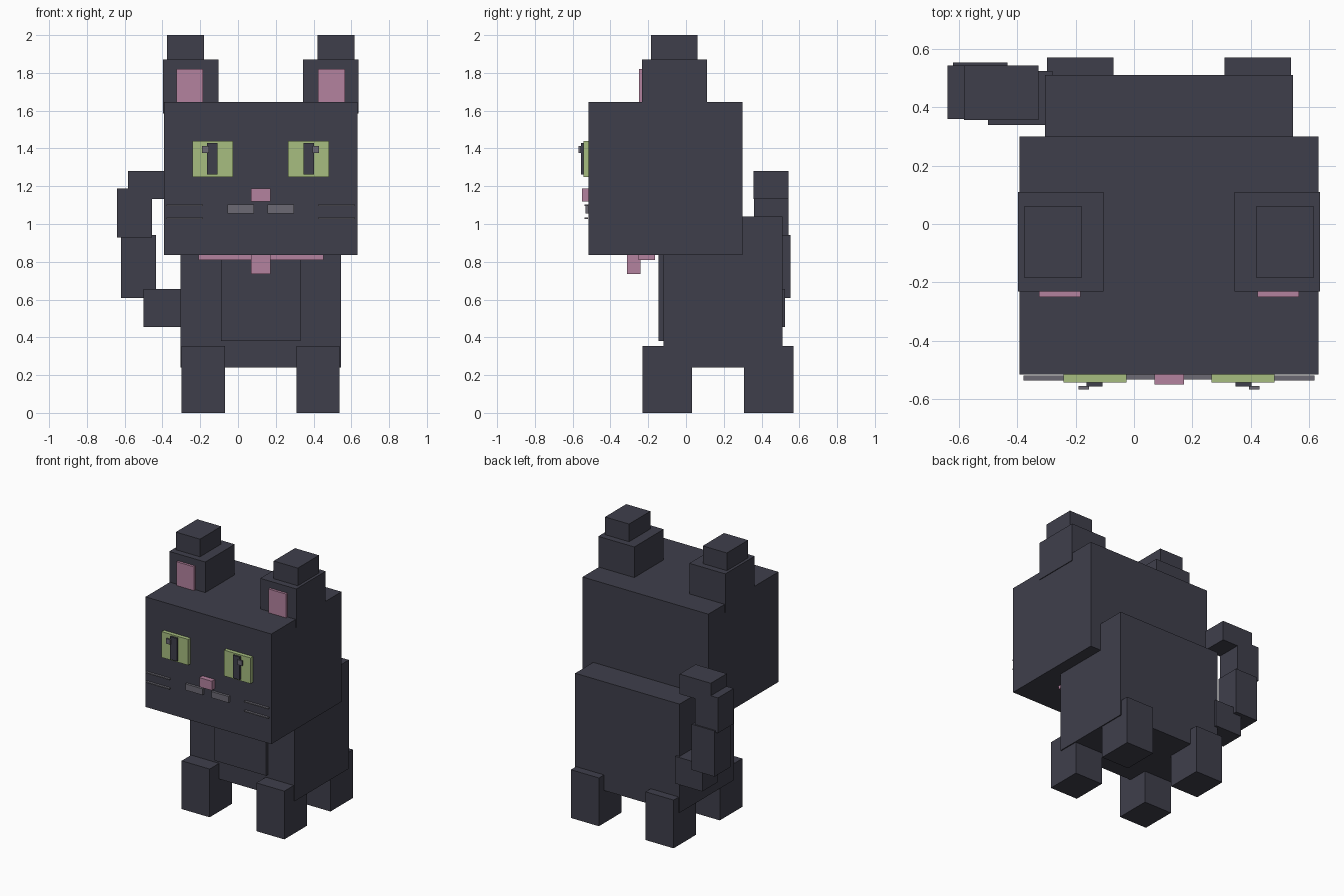
import bpy

MID = 0.12  # the cat's own symmetry plane (the tail shifts it off centre)


def material(name, rgb):
    def lin(c):
        c /= 255
        return c / 12.92 if c <= 0.04045 else ((c + 0.055) / 1.055) ** 2.4
    m = bpy.data.materials.new(name)
    m.diffuse_color = (*[lin(c) for c in rgb], 1)
    return m


FUR = material("charcoal fur", (63, 63, 75))
PINK = material("dusty pink", (180, 130, 159))
GREEN = material("eye green", (167, 189, 128))
GREY = material("whisker grey", (108, 106, 116))


def box(name, mat, x, y, z):
    """Box between the given (low, high) limits on each axis."""
    bpy.ops.mesh.primitive_cube_add(size=1, location=[(a + b) / 2 for a, b in (x, y, z)])
    ob = bpy.context.object
    ob.name = name
    ob.scale = [b - a for a, b in (x, y, z)]
    bpy.ops.object.transform_apply(location=False, rotation=False, scale=True)
    ob.data.materials.append(mat)
    return ob


def pair(name, mat, x, y, z):
    """Left box plus its mirror image across the cat's middle."""
    box(name + "_left", mat, x, y, z)
    box(name + "_right", mat, (2 * MID - x[1], 2 * MID - x[0]), y, z)


# Body and head
box("body", FUR, (-0.305, 0.545), (-0.12, 0.51), (0.24, 1.04))
box("chest", FUR, (-0.09, 0.33), (-0.145, -0.11), (0.38, 0.85))
box("head", FUR, (-0.392, 0.632), (-0.515, 0.30), (0.835, 1.645))

# Legs
pair("front_leg", FUR, (-0.298, -0.07), (-0.23, 0.032), (0, 0.355))
pair("back_leg", FUR, (-0.298, -0.07), (0.307, 0.57), (0, 0.355))

# Ears
pair("ear", FUR, (-0.397, -0.104), (-0.232, 0.11), (1.585, 1.87))
pair("ear_tip", FUR, (-0.376, -0.18), (-0.185, 0.062), (1.84, 2.0))
pair("inner_ear", PINK, (-0.326, -0.184), (-0.25, -0.225), (1.64, 1.82))

# Eyes
pair("eye", GREEN, (-0.242, -0.026), (-0.543, -0.51), (1.25, 1.44))
pair("pupil", FUR, (-0.163, -0.108), (-0.557, -0.54), (1.262, 1.43))
pair("eye_glint", GREY, (-0.19, -0.154), (-0.568, -0.556), (1.376, 1.412))

# Nose, mouth and whiskers
box("nose", PINK, (0.07, 0.172), (-0.55, -0.51), (1.12, 1.188))
pair("mouth", GREY, (-0.056, 0.084), (-0.533, -0.51), (1.056, 1.102))
for i, z in enumerate((1.03, 1.10)):
    pair(f"whisker_{i + 1}", GREY, (-0.379, -0.184), (-0.537, -0.52), (z - 0.004, z + 0.004))

# Collar and tag
box("collar", PINK, (-0.21, 0.452), (-0.252, -0.165), (0.81, 0.88))
box("collar_tag", PINK, (0.07, 0.172), (-0.312, -0.241), (0.735, 0.85))

# Tail, curling up from the base
box("tail_base", FUR, (-0.50, -0.28), (0.34, 0.525), (0.455, 0.655))
box("tail_lower", FUR, (-0.62, -0.434), (0.37, 0.553), (0.607, 0.943))
box("tail_upper", FUR, (-0.64, -0.455), (0.36, 0.543), (0.928, 1.188))
box("tail_tip", FUR, (-0.582, -0.328), (0.357, 0.543), (1.133, 1.28))
